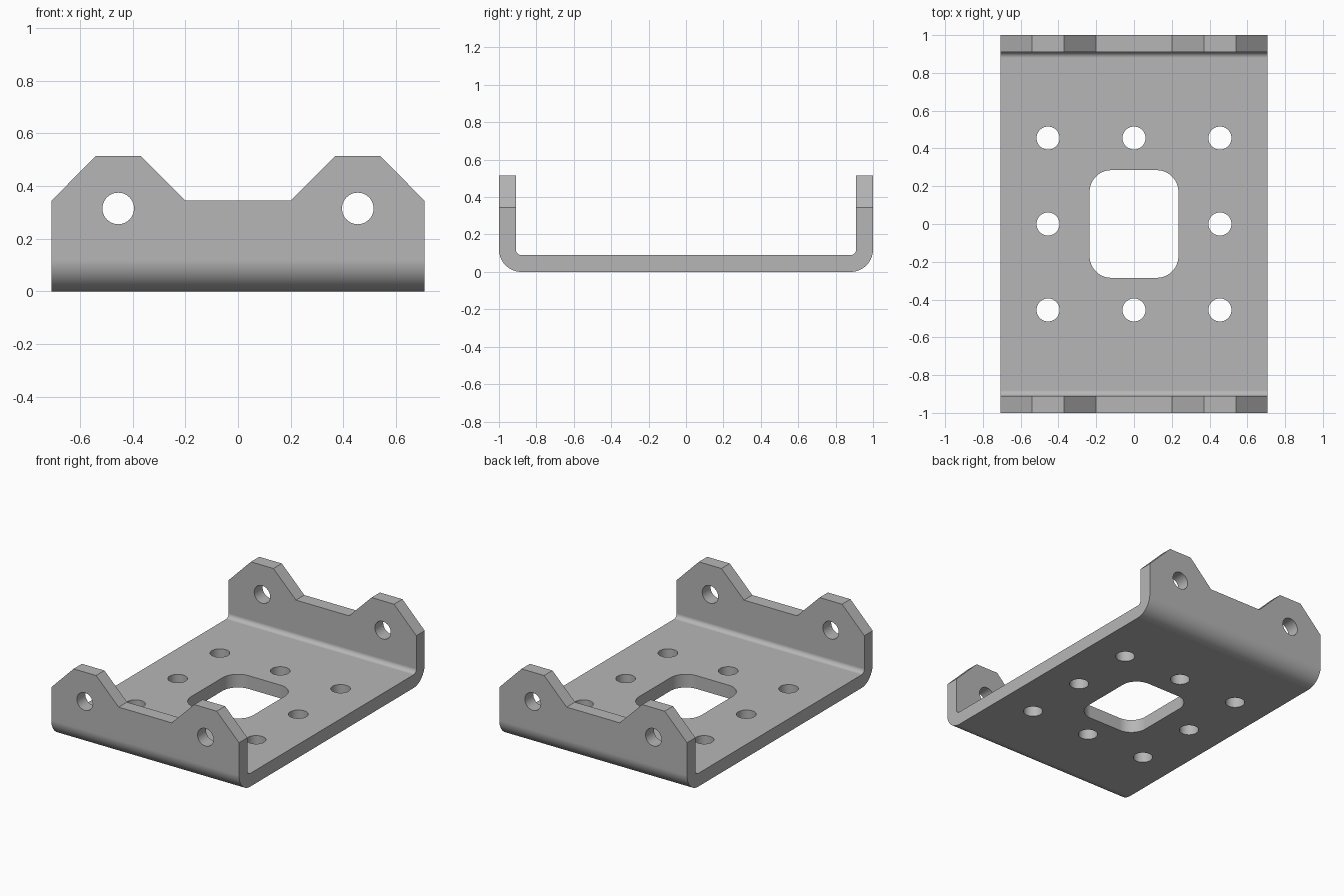
import bpy, bmesh, math
from mathutils import Vector

cube = bpy.data.objects.get("Cube")
if cube:
    bpy.data.objects.remove(cube, do_unlink=True)

HALF_W, HALF_L, THICK = 0.708, 1.0, 0.09
BEND = 0.12          # outer bend radius
HOLE = 0.455         # hole spacing from the centre

steel = bpy.data.materials.new("grey_steel")
steel.use_nodes = True
grey = (0.47, 0.47, 0.47, 1)
steel.diffuse_color = grey
steel.node_tree.nodes["Principled BSDF"].inputs["Base Color"].default_value = grey


def arc(cx, cy, r, start, end, steps=14):
    """Points on an arc, angles in degrees."""
    angles = [math.radians(start + (end - start) * i / steps) for i in range(steps + 1)]
    return [(cx + r * math.cos(a), cy + r * math.sin(a)) for a in angles]


def prism(name, outline, axis, half):
    """Extrude a 2D outline symmetrically along an axis."""
    place = {"x": lambda a, b, d: (d, a, b),
             "y": lambda a, b, d: (a, d, b),
             "z": lambda a, b, d: (a, b, d)}[axis]
    bm = bmesh.new()
    face = bm.faces.new([bm.verts.new(place(a, b, -half)) for a, b in outline])
    grown = bmesh.ops.extrude_face_region(bm, geom=[face])
    moved = [v for v in grown["geom"] if isinstance(v, bmesh.types.BMVert)]
    bmesh.ops.translate(bm, verts=moved, vec=Vector(place(0, 0, 2 * half)))
    bmesh.ops.recalc_face_normals(bm, faces=bm.faces)
    mesh = bpy.data.meshes.new(name)
    bm.to_mesh(mesh)
    bm.free()
    mesh.materials.append(steel)
    obj = bpy.data.objects.new(name, mesh)
    bpy.context.collection.objects.link(obj)
    return obj


def cut(target, cutter, operation="DIFFERENCE"):
    """Apply a boolean and remove the cutter."""
    cutter.hide_render = True
    mod = target.modifiers.new("cut", "BOOLEAN")
    mod.operation, mod.object, mod.solver = operation, cutter, "EXACT"
    bpy.context.view_layer.objects.active = target
    bpy.ops.object.modifier_apply(modifier=mod.name)
    bpy.data.objects.remove(cutter, do_unlink=True)


def round_hole(x, y, r, axis):
    return prism("hole_cutter", arc(x, y, r, 0, 360, 40)[:-1], axis, 2)


# Bent U channel, left long so the silhouette can trim it
bend_y = HALF_L - BEND
outer = arc(bend_y, BEND, BEND, -90, 0)
inner = arc(bend_y, BEND, BEND - THICK, 0, -90)
half_profile = outer + [(HALF_L, 0.7), (HALF_L - THICK, 0.7)] + inner
profile = half_profile + [(-y, z) for y, z in reversed(half_profile)]
bracket = prism("bracket", profile, "x", HALF_W + 0.1)

# Chamfered ears on both upright flanges
ear = [(HALF_W, -0.2), (HALF_W, 0.345), (0.54, 0.515), (0.37, 0.515), (0.2, 0.345)]
silhouette = ear + [(-x, z) for x, z in reversed(ear)]
cut(bracket, prism("ear_cutter", silhouette, "y", 2), "INTERSECT")

# Pivot holes through both flanges
for x in (-HOLE, HOLE):
    cut(bracket, round_hole(x, 0.315, 0.06, "y"))

# Ring of eight mounting holes in the base
for x in (-HOLE, 0, HOLE):
    for y in (-HOLE, 0, HOLE):
        if x or y:
            cut(bracket, round_hole(x, y, 0.061, "z"))

# Rounded central window
wx, wy, wr = 0.235, 0.285, 0.115
window = []
for i, (sx, sy) in enumerate(((1, 1), (-1, 1), (-1, -1), (1, -1))):
    window += arc(sx * (wx - wr), sy * (wy - wr), wr, 90 * i, 90 * i + 90)
cut(bracket, prism("window_cutter", window, "z", 2))

# Smooth bends and holes, crisp plate edges
bpy.ops.object.select_all(action="DESELECT")
bracket.select_set(True)
bpy.context.view_layer.objects.active = bracket
bpy.ops.object.shade_smooth_by_angle(angle=math.radians(30))
weighted = bracket.modifiers.new("flat_plates", "WEIGHTED_NORMAL")
weighted.keep_sharp = True
